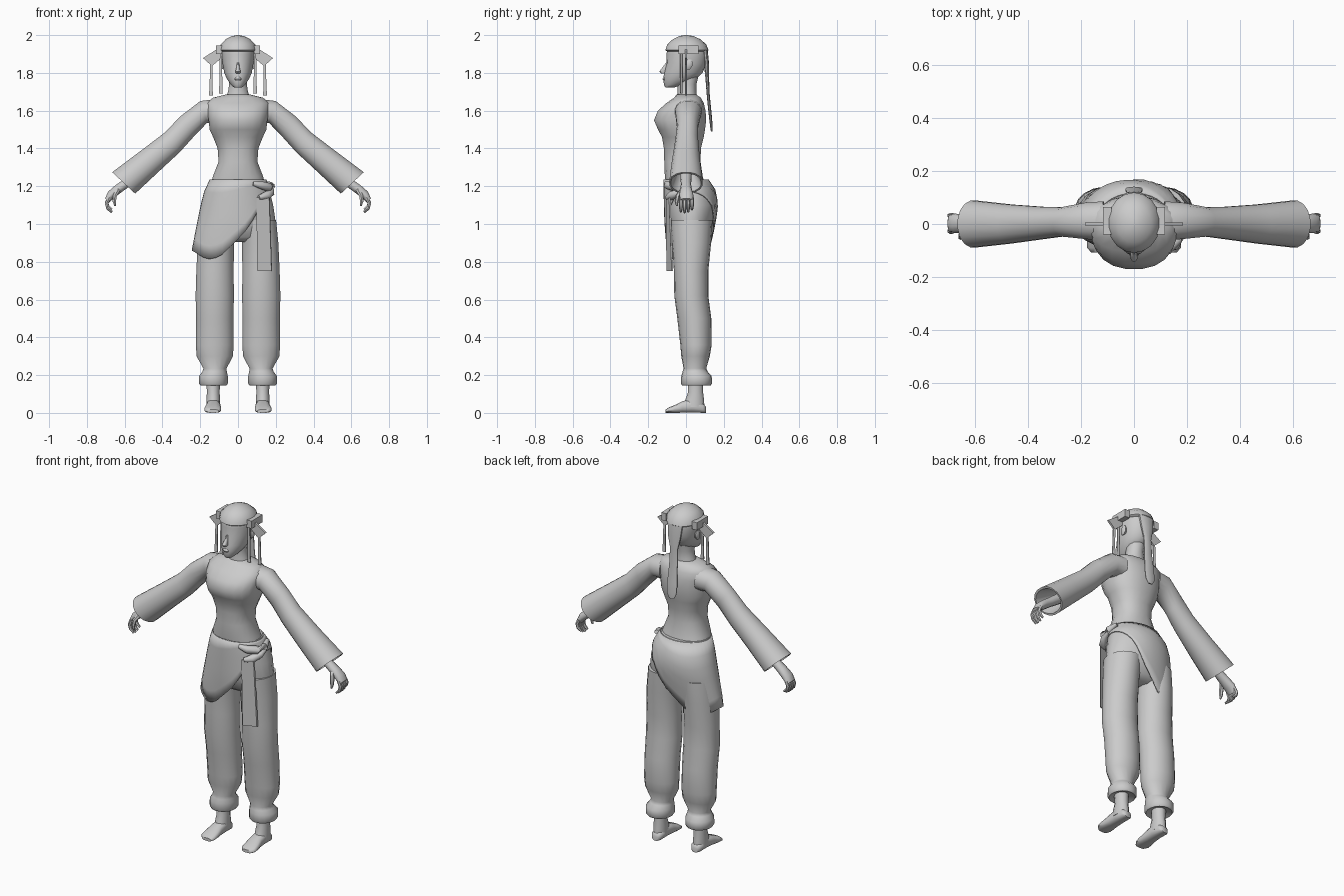
import bpy, bmesh, math
from mathutils import Vector as V

grey = bpy.data.materials.new("plain_grey")
grey.diffuse_color = (0.6, 0.6, 0.6, 1)


def finish(name, bm, angle=50):
    bmesh.ops.recalc_face_normals(bm, faces=bm.faces)
    me = bpy.data.meshes.new(name)
    bm.to_mesh(me)
    bm.free()
    me.materials.append(grey)
    me.shade_smooth()
    me.set_sharp_from_angle(angle=math.radians(angle))
    ob = bpy.data.objects.new(name, me)
    bpy.context.collection.objects.link(ob)
    return ob


def loft(name, rings, n=16, power=2.0, angle=50):
    """Skin closed rings given as (centre, half axis u, half axis v)."""
    bm = bmesh.new()
    rows = []
    for c, u, v in rings:
        row = []
        for i in range(n):
            t = 2 * math.pi * (i + 0.5) / n
            a, b = math.cos(t), math.sin(t)
            a = math.copysign(abs(a) ** (2 / power), a)
            b = math.copysign(abs(b) ** (2 / power), b)
            row.append(bm.verts.new(V(c) + V(u) * a + V(v) * b))
        rows.append(row)
    for r, q in zip(rows, rows[1:]):
        for i in range(n):
            j = (i + 1) % n
            bm.faces.new((r[i], r[j], q[j], q[i]))
    bm.faces.new(rows[0])
    bm.faces.new(rows[-1])
    return finish(name, bm, angle)


def level(z, cx, rx, yf, yb):
    """Horizontal ring from a width and its front and back limits."""
    return (cx, (yf + yb) / 2, z), (rx, 0, 0), (0, (yb - yf) / 2, 0)


def tube(name, pts, n=8):
    """Round tube along points (x, y, z, radius)."""
    rings = []
    for i, p in enumerate(pts):
        a, b = V(pts[max(i - 1, 0)][:3]), V(pts[min(i + 1, len(pts) - 1)][:3])
        d = (b - a).normalized()
        u = d.cross(V((0, 1, 0))).normalized()
        rings.append((p[:3], u * p[3], d.cross(u) * p[3]))
    return loft(name, rings, n)


def plate(name, pts, thick):
    """Flat outline pushed out along a thickness vector."""
    bm = bmesh.new()
    f = bm.faces.new([bm.verts.new(p) for p in pts])
    ext = bmesh.ops.extrude_face_region(bm, geom=[f])
    vs = [g for g in ext["geom"] if isinstance(g, bmesh.types.BMVert)]
    bmesh.ops.translate(bm, verts=vs, vec=V(thick))
    return finish(name, bm, 30)


def interp(x, table):
    for (a, *p), (b, *q) in zip(table, table[1:]):
        if x <= b:
            t = max(0, (x - a) / (b - a))
            return [m + (k - m) * t for m, k in zip(p, q)]
    return list(table[-1][1:])


# torso and neck
loft("torso", [level(z, 0, r, f, b) for z, r, f, b in (
    (1.18, .15, -.10, .11), (1.25, .135, -.113, .09), (1.33, .104, -.116, .078),
    (1.40, .109, -.118, .08), (1.46, .133, -.128, .095), (1.50, .152, -.15, .102),
    (1.55, .157, -.171, .108), (1.60, .165, -.15, .105), (1.64, .168, -.105, .095),
    (1.668, .135, -.065, .08), (1.685, .068, -.05, .055))], 20, 2.3)
loft("neck", [level(*r) for r in (
    (1.66, 0, .07, -.05, .06), (1.70, 0, .054, -.045, .055),
    (1.74, 0, .048, -.045, .055), (1.80, 0, .05, -.05, .07))], 14)

# head with nose and lips
loft("head", [level(z, 0, r, f, b) for z, r, f, b in (
    (1.722, .02, -.108, -.065), (1.735, .036, -.117, -.02), (1.765, .058, -.119, .05),
    (1.80, .074, -.117, .088), (1.85, .083, -.103, .106), (1.90, .087, -.103, .112),
    (1.94, .085, -.098, .105), (1.97, .06, -.07, .08))], 18)
loft("nose", [level(*r) for r in (
    (1.797, 0, .012, -.132, -.10), (1.807, 0, .015, -.143, -.10),
    (1.83, 0, .009, -.125, -.09), (1.855, 0, .006, -.106, -.09))], 8)
loft("lips", [level(*r) for r in (
    (1.757, 0, .014, -.119, -.10), (1.768, 0, .02, -.125, -.10),
    (1.779, 0, .012, -.119, -.10))], 8)

# hair cap, with a rim
loft("hair_cap", [level(z, 0, r, f, b) for z, r, f, b in (
    (1.912, .088, -.098, .11), (1.92, .1, -.109, .119), (1.95, .094, -.1, .108),
    (1.978, .066, -.07, .076), (1.994, .034, -.038, .042), (2.0, .008, -.01, .01))], 18)

# hair tail down the back
loft("hair_tail", [((0, y, z), (w, 0, 0), (0, d, 0)) for z, y, w, d in (
    (1.92, .10, .05, .015), (1.85, .108, .042, .014), (1.78, .112, .026, .01),
    (1.68, .118, .028, .008), (1.58, .128, .034, .008), (1.52, .134, .032, .007),
    (1.49, .136, .016, .004))], 10)

for s, side in ((1, "left"), (-1, "right")):
    # ears, hair tufts and hanging strands
    loft(side + "_ear", [((s * x, .015, 1.845), (0, r, 0), (0, .2 * r, 1.4 * r))
                         for x, r in ((.075, .016), (.088, .021), (.095, .012))], 8)
    plate(side + "_hair_tuft", [(s * x, -.006, z) for x, z in (
        (.08, 1.945), (.106, 1.93), (.185, 1.878), (.138, 1.836), (.08, 1.885))], (0, .012, 0))
    plate(side + "_hair_clip", [(s * .085, y, z) for y, z in (
        (-.04, 1.90), (.065, 1.90), (.065, 1.945), (-.04, 1.945))], (s * .032, 0, 0))
    for part, x0, x1, y, z0, z1 in (("outer", .14, .143, 0, 1.87, 1.68),
                                    ("inner", .09, .091, -.025, 1.91, 1.69)):
        loft(f"{side}_{part}_strand", [
            ((s * x0, y, z0), (.007, 0, 0), (0, .006, 0)),
            ((s * x1, y, z1 + .05), (.009, 0, 0), (0, .006, 0)),
            ((s * x1, y, z1), (.012, 0, 0), (0, .006, 0))], 6)

    # wide open sleeve: upper edge, lower edge, half depth
    rings = []
    for xa, za, xb, zb, h, cy in (
            (.12, 1.662, .11, 1.53, .075, .012), (.20, 1.652, .163, 1.535, .07, .012),
            (.307, 1.57, .235, 1.46, .056, .008), (.386, 1.487, .307, 1.38, .062, .004),
            (.52, 1.385, .42, 1.275, .075, 0), (.667, 1.275, .543, 1.16, .09, 0),
            (.658, 1.267, .552, 1.168, .082, 0), (.48, 1.34, .43, 1.29, .035, 0)):
        rings.append(((s * (xa + xb) / 2, cy, (za + zb) / 2),
                      (s * (xa - xb) / 2, 0, (za - zb) / 2), (0, h, 0)))
    loft(side + "_sleeve", rings, 16, 2.1)

    # forearm, palm, fingers and thumb
    loft(side + "_hand", [((s * x, y, z), (s * .7 * t, 0, .7 * t), (0, w, 0))
                          for x, y, z, t, w in (
        (.46, 0, 1.31, .034, .034), (.60, 0, 1.21, .026, .027), (.635, 0, 1.185, .026, .031),
        (.672, .002, 1.155, .024, .037), (.693, .002, 1.125, .016, .036))], 10)
    for i, name in enumerate(("index", "middle", "ring", "little")):
        y, k = -.027 + .0195 * i, (1, 1.06, 1, .85)[i]
        tube(f"{side}_{name}_finger", [
            (s * .682, y, 1.14, .0095), (s * .695, y, 1.14 - .03 * k, .0105),
            (s * .689, y, 1.14 - .055 * k, .0095), (s * .668, y, 1.14 - .075 * k, .006)], 6)
    tube(side + "_thumb", [(s * .635, -.02, 1.18, .013), (s * .652, -.043, 1.15, .012),
                           (s * .655, -.05, 1.12, .01), (s * .65, -.048, 1.095, .005)], 6)

    # trouser leg gathered into a cuff
    loft(side + "_trouser_leg", [level(z, s * c, r, f, b) for z, c, r, f, b in (
        (1.02, .105, .098, -.085, .14), (.90, .117, .098, -.073, .133),
        (.75, .122, .100, -.064, .118), (.62, .123, .103, -.062, .118),
        (.50, .123, .1, -.046, .134), (.36, .123, .101, -.03, .136),
        (.30, .123, .098, -.025, .126), (.235, .122, .062, -.013, .107),
        (.218, .124, .066, -.018, .115), (.195, .13, .077, -.025, .136),
        (.155, .13, .077, -.027, .138), (.145, .13, .07, -.02, .13),
        (.16, .13, .035, .01, .09))], 18)

    # ankle and bare foot
    loft(side + "_ankle", [level(z, s * .131, r, f, b) for z, r, f, b in (
        (.18, .038, .008, .092), (.11, .035, .01, .092), (.07, .037, -.005, .097),
        (.03, .037, -.015, .1))], 12)
    loft(side + "_foot", [((s * x, y, h / 2), (w, 0, 0), (0, 0, h / 2)) for y, x, w, h in (
        (.105, .13, .02, .035), (.09, .13, .033, .05), (.03, .13, .036, .075),
        (-.02, .131, .039, .062), (-.06, .133, .045, .042), (-.09, .134, .044, .03),
        (-.108, .132, .03, .018))], 12, 2.6)

# trouser hips
loft("trouser_hips", [level(z, 0, r, f, b) for z, r, f, b in (
    (1.235, .143, -.113, .115), (1.18, .168, -.113, .148), (1.1, .188, -.106, .162),
    (1.0, .203, -.088, .145), (.93, .19, -.065, .115), (.905, .12, -.03, .08))], 22)

# slanted wrap skirt: hem height follows the sideways position
shape = ((.80, .235, -.095, .115), (.86, .245, -.102, .125), (1.0, .218, -.114, .156),
         (1.1, .198, -.117, .171), (1.18, .177, -.119, .157), (1.235, .15, -.119, .12))
hem = ((-1, .86), (-.7, .812), (-.4, .825), (0, .92), (.25, .98), (.45, 1.05),
       (.8, 1.14), (1, 1.17))
bm = bmesh.new()
n, m, cols = 36, 7, []
for i in range(n):
    a = 2 * math.pi * i / n
    c, d = math.cos(a), math.sin(a)
    low = interp(c, hem)[0]
    col = []
    for j in range(m):
        z = 1.235 + (low - 1.235) * j / (m - 1)
        r, f, b = interp(z, shape)
        col.append(bm.verts.new((r * c, (f + b) / 2 + d * (b - f) / 2, z)))
    cols.append(col)
for i in range(n):
    p, q = cols[i], cols[(i + 1) % n]
    for j in range(m - 1):
        bm.faces.new((p[j], p[j + 1], q[j + 1], q[j]))
skirt = finish("wrap_skirt", bm)
mod = skirt.modifiers.new("cloth", "SOLIDIFY")
mod.thickness = 0.006

# knotted waist tie and its hanging end
tube("waist_knot", [(.08, -.105, 1.215, .012), (.125, -.095, 1.205, .022),
                    (.162, -.055, 1.195, .024), (.176, 0, 1.20, .02), (.16, .05, 1.215, .012)])
tube("waist_knot_fold", [(.11, -.10, 1.14, .012), (.15, -.078, 1.15, .024),
                         (.176, -.04, 1.165, .018), (.18, 0, 1.18, .01)])
plate("hanging_sash", [(.097, -.106, 1.14), (.165, -.09, 1.14),
                       (.177, -.076, .75), (.102, -.104, .75)], (.003, .008, 0))
